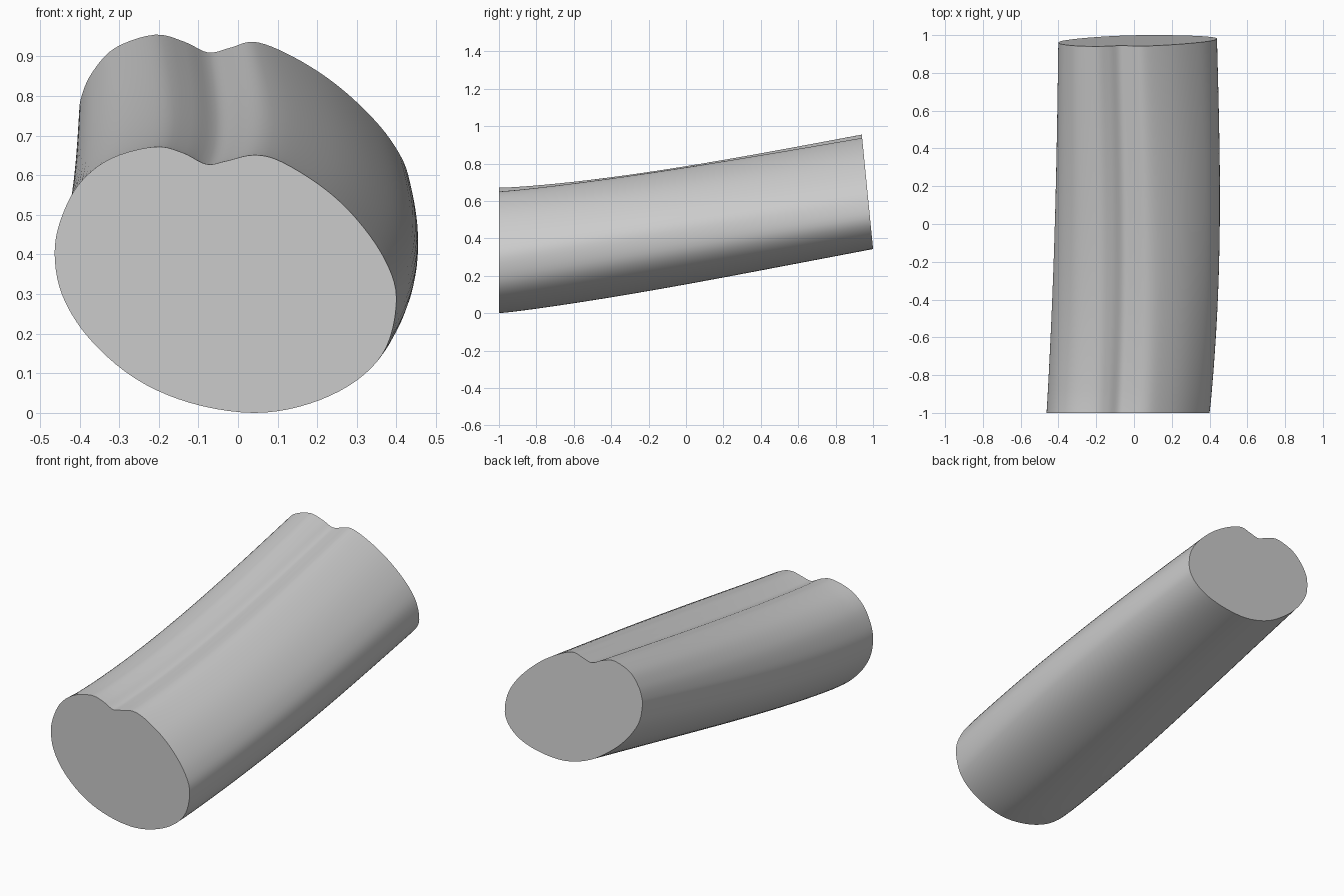
import bpy, bmesh, math
from mathutils import Vector

cube = bpy.data.objects.get("Cube")
if cube:
    bpy.data.objects.remove(cube, do_unlink=True)

# End profiles as (x, z), clockwise from the left edge, notch near the top
FRONT = [(-.463, .40), (-.447, .49), (-.40, .58), (-.32, .643), (-.21, .672), (-.14, .657),
         (-.08, .628), (-.03, .636), (.04, .651), (.11, .634), (.22, .565), (.305, .483),
         (.372, .385), (.40, .29), (.375, .167), (.30, .082), (.18, .023), (.04, 0),
         (-.12, .025), (-.26, .087), (-.375, .187), (-.443, .295)]
BACK = [(-.40, .75), (-.395, .80), (-.368, .86), (-.31, .922), (-.21, .955), (-.135, .937),
        (-.075, .91), (-.02, .922), (.04, .937), (.12, .909), (.22, .85), (.31, .775),
        (.385, .69), (.43, .60), (.433, .49), (.36, .405), (.23, .357), (.06, .345),
        (-.10, .39), (-.24, .483), (-.33, .575), (-.385, .665)]
STEPS, RINGS = 5, 32


def smooth_loop(points):
    """Closed Catmull-Rom curve through the points."""
    p = [Vector(q) for q in points]
    n, out = len(p), []
    for i in range(n):
        a, b, c, d = (p[(i + k) % n] for k in (-1, 0, 1, 2))
        for s in range(STEPS):
            t = s / STEPS
            out.append(0.5 * (2 * b + (c - a) * t + (2 * a - 5 * b + 4 * c - d) * t ** 2
                              + (3 * b - a - 3 * c + d) * t ** 3))
    return out


# Loft between the two profiles with a slight sag and sideways bulge
front, back = smooth_loop(FRONT), smooth_loop(BACK)
bm = bmesh.new()
rings = []
for r in range(RINGS + 1):
    t = r / RINGS
    bulge = math.sin(math.pi * t ** 0.85)
    sag = math.sin(math.pi * t ** 0.75)
    ring = []
    for f, b in zip(front, back):
        x, z = f.lerp(b, t)
        y = -1 + t * (2.034 - 0.0984 * b.y)
        ring.append(bm.verts.new((x + bulge * (.025 + .03 * x), y, z - sag * (.022 - .06 * x))))
    rings.append(ring)
n = len(front)
for lo, hi in zip(rings, rings[1:]):
    for i in range(n):
        j = (i + 1) % n
        bm.faces.new((lo[i], lo[j], hi[j], hi[i]))

# Flat end caps
bm.faces.new(rings[0])
bm.faces.new(rings[-1])
bmesh.ops.recalc_face_normals(bm, faces=bm.faces)
mesh = bpy.data.meshes.new("notched_bar")
bm.to_mesh(mesh)
bm.free()
bar = bpy.data.objects.new("notched_bar", mesh)
bpy.context.collection.objects.link(bar)

# Plain grey
grey = bpy.data.materials.new("plain grey")
grey.use_nodes = True
colour = (0.6, 0.6, 0.6, 1)
grey.diffuse_color = colour
grey.node_tree.nodes["Principled BSDF"].inputs["Base Color"].default_value = colour
mesh.materials.append(grey)

# Smooth sides, sharp cap edges
bpy.ops.object.select_all(action='DESELECT')
bar.select_set(True)
bpy.context.view_layer.objects.active = bar
bpy.ops.object.shade_smooth_by_angle(angle=math.radians(35))
